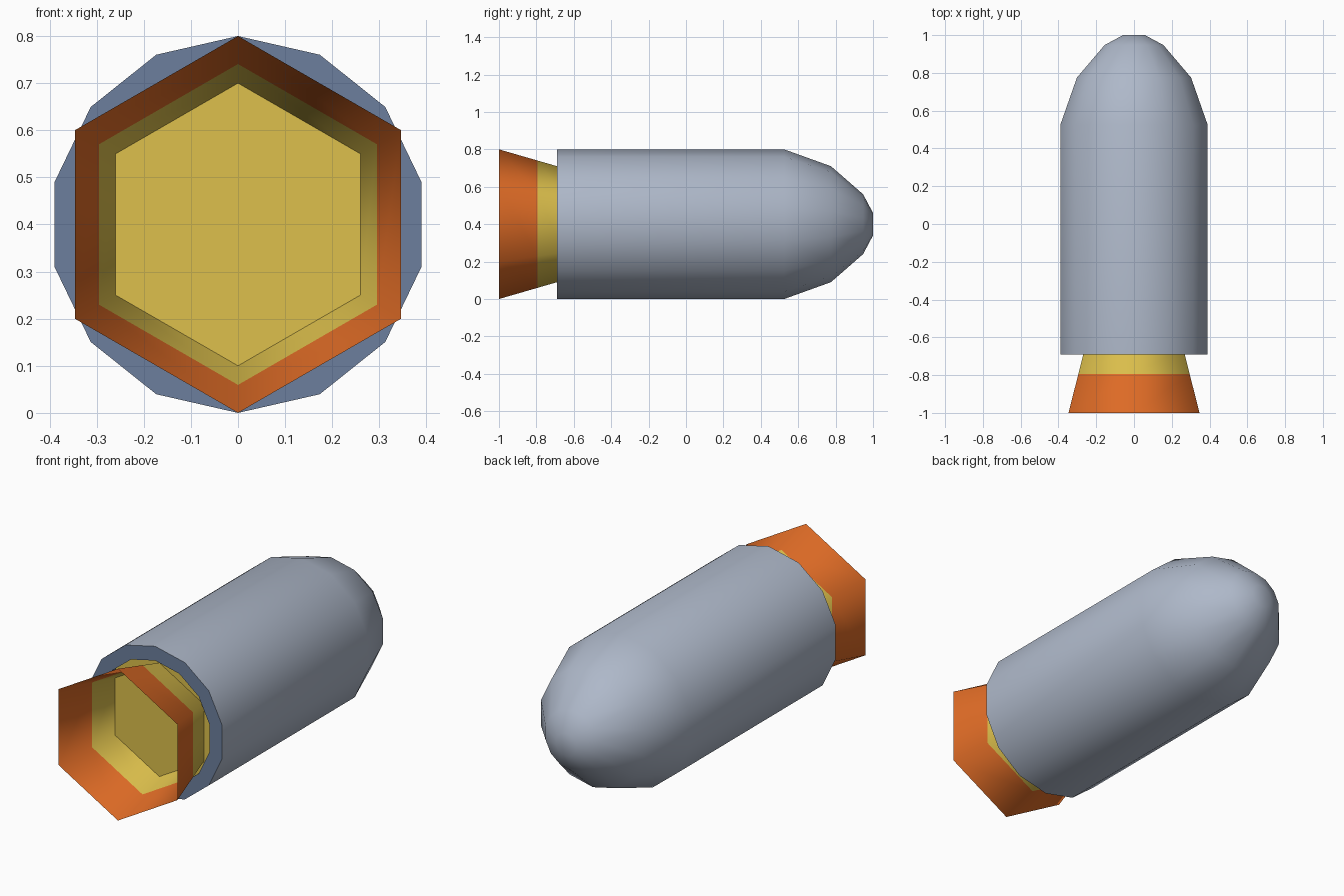
import bpy, bmesh, math

if "Cube" in bpy.data.objects:
    bpy.data.objects.remove(bpy.data.objects["Cube"])

def srgb(r, g, b):
    f = lambda c: c / 12.92 if c <= 0.04045 else ((c + 0.055) / 1.055) ** 2.4
    return tuple(f(v / 255) for v in (r, g, b)) + (1.0,)

def material(name, rgb):
    m = bpy.data.materials.new(name)
    m.diffuse_color = srgb(*rgb)
    m.use_nodes = True
    m.node_tree.nodes["Principled BSDF"].inputs["Base Color"].default_value = m.diffuse_color
    return m

shell_grey = material("shell_grey", (174, 184, 201))
rim_blue = material("rim_blue", (108, 127, 157))
gold = material("gold", (221, 192, 76))
orange = material("orange", (224, 108, 38))

AXIS_Z = 0.4

def lathe(name, sides, profile, mats, caps=(), angle=40):
    """Turn (y, radius, material) rings around the y axis; material is for the band after it."""
    bm = bmesh.new()
    rings = []
    for y, r, _ in profile:
        rings.append([bm.verts.new((r * math.sin(2 * math.pi * i / sides), y,
                                    AXIS_Z + r * math.cos(2 * math.pi * i / sides)))
                      for i in range(sides)])
    for k in range(len(rings) - 1):
        a, b = rings[k], rings[k + 1]
        for i in range(sides):
            j = (i + 1) % sides
            bm.faces.new((a[i], b[i], b[j], a[j])).material_index = profile[k][2]
    for k, mat in caps:
        ring = rings[k] if k == 0 else rings[k][::-1]
        bm.faces.new(ring).material_index = mat
    bm.normal_update()
    me = bpy.data.meshes.new(name)
    bm.to_mesh(me)
    bm.free()
    for m in mats:
        me.materials.append(m)
    ob = bpy.data.objects.new(name, me)
    bpy.context.collection.objects.link(ob)
    bpy.ops.object.select_all(action='DESELECT')
    ob.select_set(True)
    bpy.context.view_layer.objects.active = ob
    bpy.ops.object.shade_smooth_by_angle(angle=math.radians(angle))
    return ob

# Shell: recessed gold floor, blue rear rim, straight barrel, rounded nose
lathe("shell", 14, [
    (-0.655, 0.325, 1), (-0.69, 0.325, 1), (-0.69, 0.40, 0),
    (0.525, 0.40, 0), (0.775, 0.31, 0), (0.947, 0.16, 0), (1.0, 0.06, 0),
], [shell_grey, rim_blue, gold], caps=[(0, 2), (6, 0)])

# Nozzle: open six-sided flare, orange mouth and gold throat
lathe("nozzle", 6, [
    (-1.0, 0.40, 0), (-0.795, 0.3406, 1), (-0.655, 0.30, 1),
], [orange, gold], angle=70)
